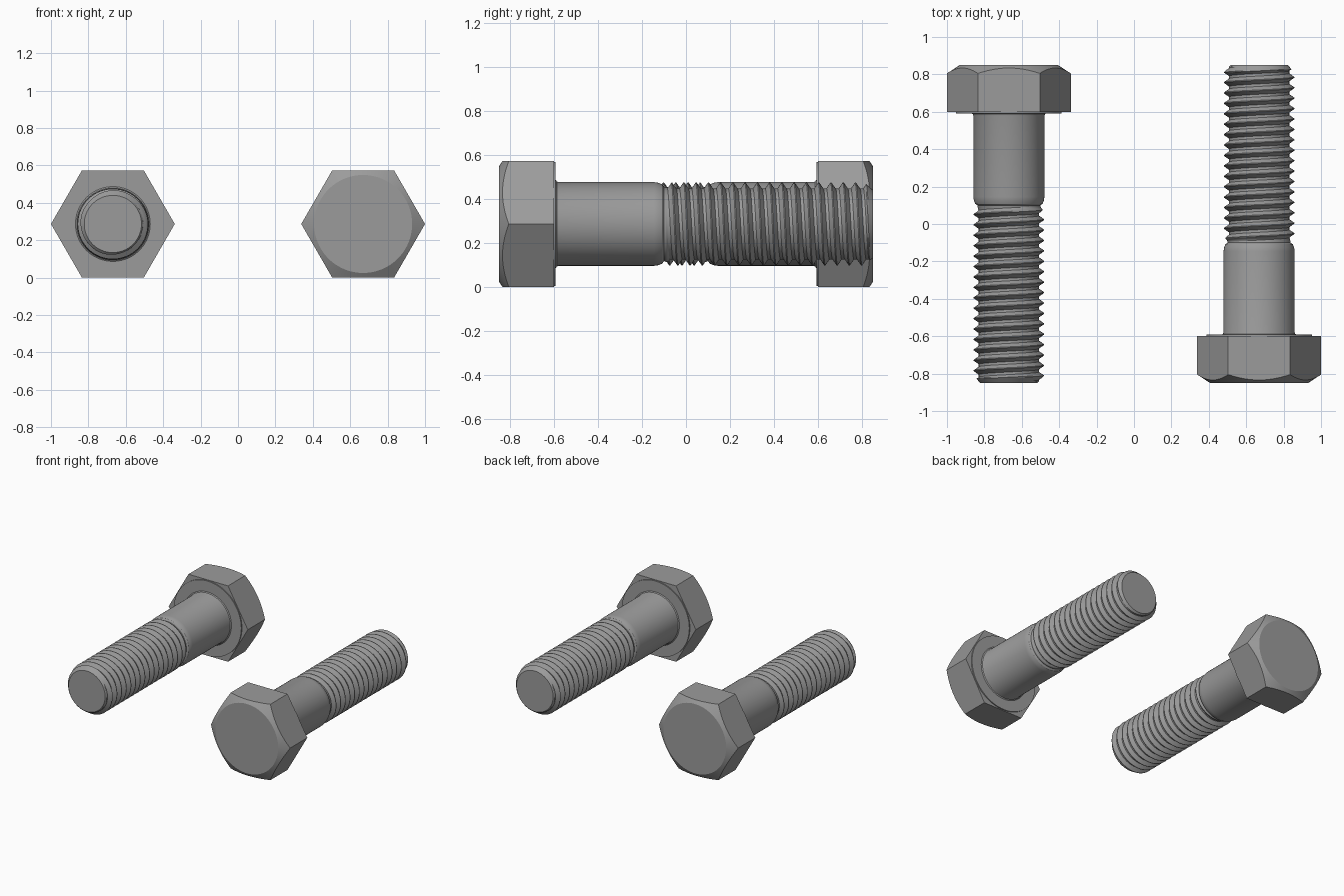
import bpy, bmesh, math

cube = bpy.data.objects.get("Cube")
if cube:
    bpy.data.objects.remove(cube)

steel = bpy.data.materials.new("grey_steel")
steel.use_nodes = True
steel.diffuse_color = (0.33, 0.33, 0.33, 1)
steel.node_tree.nodes["Principled BSDF"].inputs["Base Color"].default_value = (0.33, 0.33, 0.33, 1)

SEG = 96
APOTHEM = 0.2866            # half the width across the flats
CENTRE_X = 1 - APOTHEM / math.cos(math.pi / 6)
FRONT, BEARING, NECK, TIP = -0.85, -0.6, -0.1, 0.85
SHANK_R, NECK_R, ROOT_R = 0.19, 0.168, 0.161
PITCH, STEPS = 0.0557, 12


def clamp(v, low, high):
    return max(low, min(high, v))


def hex_radius(t):
    return APOTHEM / math.cos((t + math.pi / 6) % (math.pi / 3) - math.pi / 6)


def turned_mesh(name, rows, point):
    """Skin rows of points around the y axis; point(row, angle) gives (radius, y)."""
    bm = bmesh.new()
    grid = []
    for k in range(rows):
        ring = []
        for j in range(SEG + 1):
            t = 2 * math.pi * j / SEG
            r, y = point(k, t)
            ring.append(bm.verts.new((r * math.sin(t), y, r * math.cos(t))))
        grid.append(ring)
    for a, b in zip(grid, grid[1:]):
        for j in range(SEG):
            bm.faces.new((a[j], a[j + 1], b[j + 1], b[j]))
    bmesh.ops.remove_doubles(bm, verts=bm.verts, dist=1e-5)
    mesh = bpy.data.meshes.new(name)
    bm.to_mesh(mesh)
    bm.free()
    mesh.materials.append(steel)
    return mesh


# Hexagonal head: chamfered face, flats, bearing face and washer ring
def head_point(k, t):
    h = hex_radius(t)
    return [(0, FRONT), (0.262, FRONT),
            (h, FRONT + 0.65 * (h - 0.262)), (h, BEARING),
            (0.282, BEARING), (0.282, BEARING + 0.008),
            (0.2, BEARING + 0.008)][k]


# Plain shank: fillet under the head, straight body, rounded run-out to the thread
SHANK = [(0.2, BEARING + 0.008), (0.193, BEARING + 0.013), (SHANK_R, BEARING + 0.022),
         (SHANK_R, NECK - 0.045), (0.187, NECK - 0.025), (0.18, NECK - 0.008), (NECK_R, NECK)]


# Helical thread, fading in at the neck and chamfered at the tip
TURNS = math.ceil((TIP - NECK) / PITCH) + 1
THREAD_ROWS = TURNS * STEPS + 2


def thread_point(k, t):
    if k == THREAD_ROWS - 1:
        return 0, TIP
    y = clamp(NECK + PITCH * (k / STEPS + t / (2 * math.pi) - 1), NECK, TIP)
    phase = k % STEPS
    height = clamp(min((phase - 3) / 4, (STEPS - phase) / 4), 0, 1)
    r = ROOT_R + (SHANK_R - 0.002 - ROOT_R) * height
    r = NECK_R + (r - NECK_R) * clamp((y - NECK) / 0.035, 0, 1)
    return min(r, 0.153 + 0.9 * (TIP - y)), y


parts = {
    "head": turned_mesh("head", 7, head_point),
    "shank": turned_mesh("shank", len(SHANK), lambda k, t: SHANK[k]),
    "thread": turned_mesh("thread", THREAD_ROWS, thread_point),
}

# Two identical bolts lying side by side, pointing opposite ways
for side, x, turn in (("left", CENTRE_X, 0), ("right", -CENTRE_X, math.pi)):
    for part, mesh in parts.items():
        obj = bpy.data.objects.new(f"{side}_bolt_{part}", mesh.copy())
        bpy.context.collection.objects.link(obj)
        obj.location = (x, 0, APOTHEM)
        obj.rotation_euler.z = turn
        bpy.ops.object.select_all(action="DESELECT")
        obj.select_set(True)
        bpy.context.view_layer.objects.active = obj
        bpy.ops.object.shade_smooth_by_angle(angle=math.radians(25))
